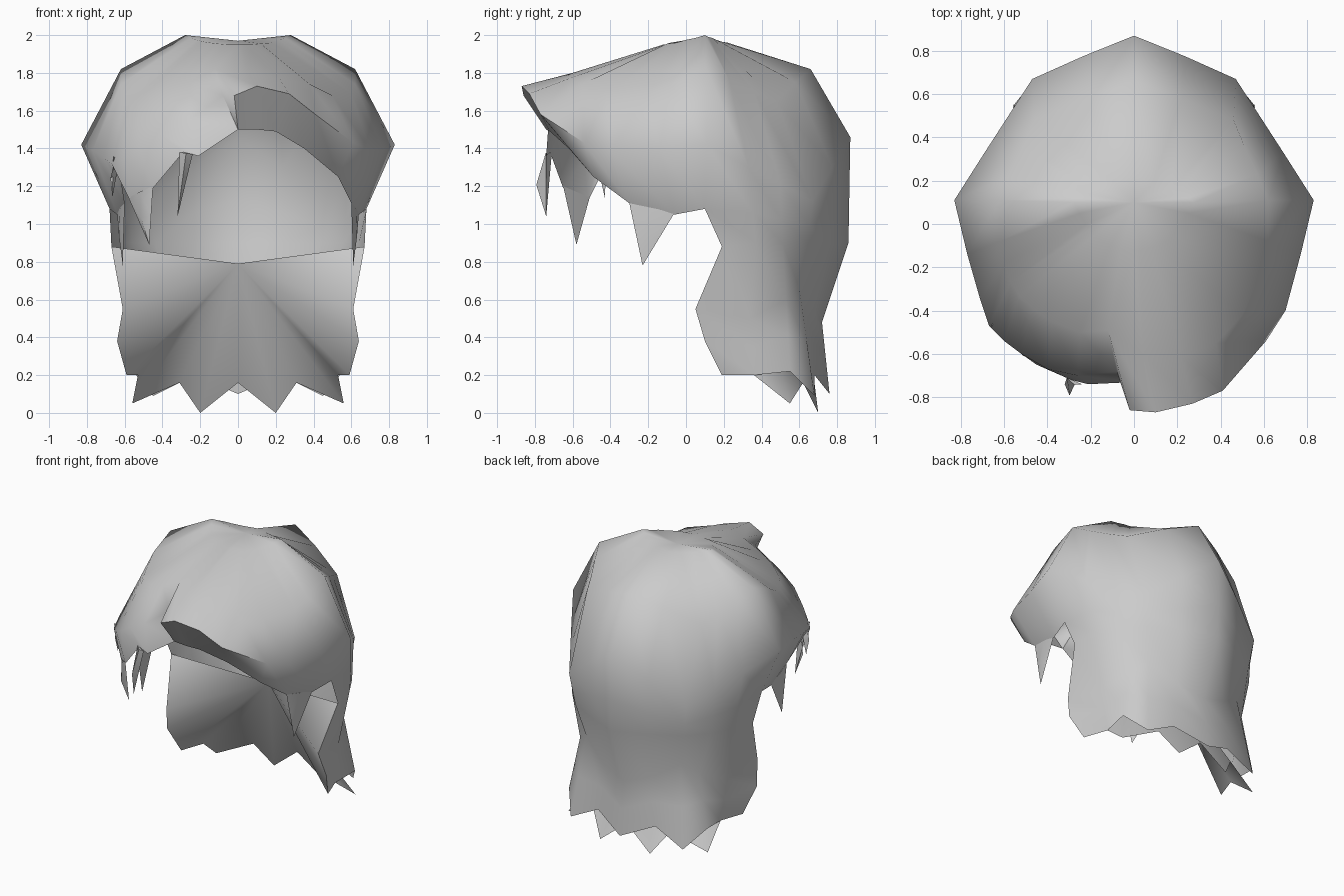
import bpy
import math
from mathutils import Vector

if "Cube" in bpy.data.objects:
    bpy.data.objects.remove(bpy.data.objects["Cube"])

gray = bpy.data.materials.new("hair_gray")
gray.diffuse_color = (0.6, 0.6, 0.6, 1)
gray.use_nodes = True
gray.node_tree.nodes["Principled BSDF"].inputs["Base Color"].default_value = gray.diffuse_color


def build(name, verts, faces, angle=50, solid=False):
    me = bpy.data.meshes.new(name)
    me.from_pydata([tuple(v) for v in verts], [], faces)
    me.materials.append(gray)
    ob = bpy.data.objects.new(name, me)
    bpy.context.collection.objects.link(ob)
    bpy.ops.object.select_all(action='DESELECT')
    ob.select_set(True)
    bpy.context.view_layer.objects.active = ob
    bpy.ops.object.mode_set(mode='EDIT')
    bpy.ops.mesh.select_all(action='SELECT')
    bpy.ops.mesh.remove_doubles(threshold=0.001)
    if solid:
        bpy.ops.mesh.normals_make_consistent(inside=False)
    bpy.ops.object.mode_set(mode='OBJECT')
    bpy.ops.object.shade_smooth_by_angle(angle=math.radians(angle))
    return ob


def mir(p):
    return (-p[0], p[1], p[2])


def lerp(a, b, t):
    return tuple(Vector(a).lerp(Vector(b), t))


def loft(columns, closed=False):
    """Quads between neighbouring columns of equal length."""
    n, m = len(columns[0]), len(columns)
    verts = [p for c in columns for p in c]
    faces = []
    for i in range(m if closed else m - 1):
        a, b = i * n, ((i + 1) % m) * n
        faces += [(a + k, a + k + 1, b + k + 1, b + k) for k in range(n - 1)]
    return verts, faces


# Back half, right side: crown, upper, widest, nape, lower, tip
back = [
    [(0, .22, 1.96), (0, .66, 1.82), (0, .87, 1.46), (0, .86, .9), (0, .72, .48), (0, .76, .1)],
    [(.09, .19, 1.965), (.22, .58, 1.75), (.235, .775, 1.3), (.23, .76, .9), (.2, .68, .55), (.23, .68, .2)],
    [(.17, .16, 1.975), (.46, .48, 1.65), (.47, .67, 1.12), (.44, .645, .9), (.38, .6, .66), (.45, .68, .09)],
    [(.21, .14, 1.985), (.51, .36, 1.7), (.58, .5, 1.21), (.56, .51, .9), (.48, .53, .6), (.555, .55, .22)],
    [(.25, .12, 1.99), (.57, .23, 1.76), (.69, .33, 1.3), (.64, .37, .9), (.57, .34, .5), (.53, .36, .2)],
]
back = [[c[0], c[1], c[2], lerp(c[2], c[3], .6), c[3], c[4], lerp(c[4], c[5], .5), c[5]] for c in back]
side = [(.28, .1, 2.0), (.62, .11, 1.82), (.83, .11, 1.42), (.68, .1, 1.08),
        (.67, .19, .88), (.61, .05, .55), (.64, .1, .38), (.59, .19, .2)]
back.append(side)

# Front right sweep: crown, upper, widest, rim
front_right = [
    [(.25, .05, 1.985), (.62, -.08, 1.74), (.77, -.14, 1.39), (.64, -.06, 1.05)],
    [(.22, 0, 1.975), (.6, -.2, 1.69), (.7, -.4, 1.39), (.6, -.3, 1.11)],
    [(.18, -.05, 1.96), (.5, -.42, 1.68), (.61, -.54, 1.43), (.53, -.49, 1.25)],
    [(.12, -.1, 1.955), (.38, -.55, 1.74), (.41, -.77, 1.58), (.35, -.62, 1.40)],
    [(.08, -.11, 1.95), (.22, -.62, 1.77), (.27, -.83, 1.69), (.2, -.72, 1.49)],
    [(.03, -.12, 1.95), (.04, -.6, 1.8), (.1, -.87, 1.73), (.1, -.74, 1.5)],
    [(0, -.12, 1.95), (-.12, -.49, 1.82), (-.02, -.86, 1.68), (0, -.73, 1.5)],
]
# Front left sweep, from the parting round to the side
front_left = [
    [(0, -.12, 1.95), (-.12, -.49, 1.82), (-.08, -.68, 1.68), (0, -.73, 1.5)],
    [(-.06, -.11, 1.95), (-.25, -.5, 1.75), (-.26, -.7, 1.55), (-.21, -.74, 1.36)],
    [(-.11, -.1, 1.955), (-.38, -.45, 1.71), (-.4, -.67, 1.47), (-.29, -.72, 1.38)],
    [(-.15, -.08, 1.96), (-.47, -.39, 1.68), (-.52, -.6, 1.39), (-.45, -.65, 1.19)],
    [(-.18, -.05, 1.965), (-.53, -.33, 1.66), (-.6, -.54, 1.34), (-.57, -.52, 1.12)],
    [(-.2, -.02, 1.97), (-.57, -.27, 1.65), (-.67, -.47, 1.32), (-.62, -.46, 1.24)],
    [(-.22, 0, 1.975), (-.6, -.18, 1.68), (-.71, -.35, 1.35), (-.6, -.3, 1.11)],
    [(-.25, .05, 1.985), (-.62, -.08, 1.74), (-.77, -.14, 1.39), (-.64, -.06, 1.05)],
]
left_back = [[mir(p) for p in c] for c in back[::-1]]
front = front_right + front_left
ring = [c[:4] for c in back] + front + [c[:4] for c in left_back[:-1]]

# Outer shell: cap, crown fan and long back curtain
verts, faces = loft(ring, True)
n, apex = len(ring), len(verts)
verts.append((0, .1, 1.97))
faces += [(i * 4, ((i + 1) % n) * 4, apex) for i in range(n)]
cv, cf = loft([c[3:] for c in left_back + back[1:]])
faces += [tuple(k + len(verts) for k in f) for f in cf]
verts += cv
build("outer_hair", verts, [f[::-1] for f in faces], 65)

# Inner curtain: fan from a central point at the nape to pointed tips
edge = [(0, .68, .16), (.2, .7, 0), (.31, .62, .16), (.56, .55, .05), (.53, .36, .2),
        side[7], side[6], side[5], side[4]]
loop = [mir(p) for p in edge[:0:-1]] + edge
build("inner_curtain", [(0, .35, .79)] + loop, [(0, i, i + 1) for i in range(1, len(loop))], 75)


# Loose strands: two-sided blades (left edge, right edge, point)
def strand(name, left, right, tip, bulge):
    m1, m2 = lerp(left, tip, .5), lerp(right, tip, .5)
    ridge = Vector(lerp(left, right, .5)) + Vector(bulge) * .3
    mid = Vector(lerp(m1, m2, .5)) + Vector(bulge)
    v = [left, right, m1, m2, tip, ridge, mid]
    build(name, v, [(0, 2, 6, 5), (5, 6, 3, 1), (2, 4, 6), (6, 4, 3), (0, 1, 3, 2), (2, 3, 4),
                    (0, 5, 1)], 60, True)


strand("fringe_strand_wide", (-.58, -.51, 1.14), (-.45, -.65, 1.2), (-.47, -.58, .89), (-.02, -.03, 0))
strand("fringe_strand_thin", (-.31, -.71, 1.38), (-.24, -.74, 1.37), (-.32, -.74, 1.04), (0, -.06, 0))
strand("fringe_strand_small", (-.66, -.48, 1.36), (-.63, -.42, 1.33), (-.665, -.43, 1.14), (-.02, -.01, 0))
for s, word in ((1, "right"), (-1, "left")):
    strand("side_strand_" + word, (s * .64, -.06, 1.06), (s * .6, -.3, 1.11),
           (s * .61, -.23, .78), (s * .015, 0, 0))
